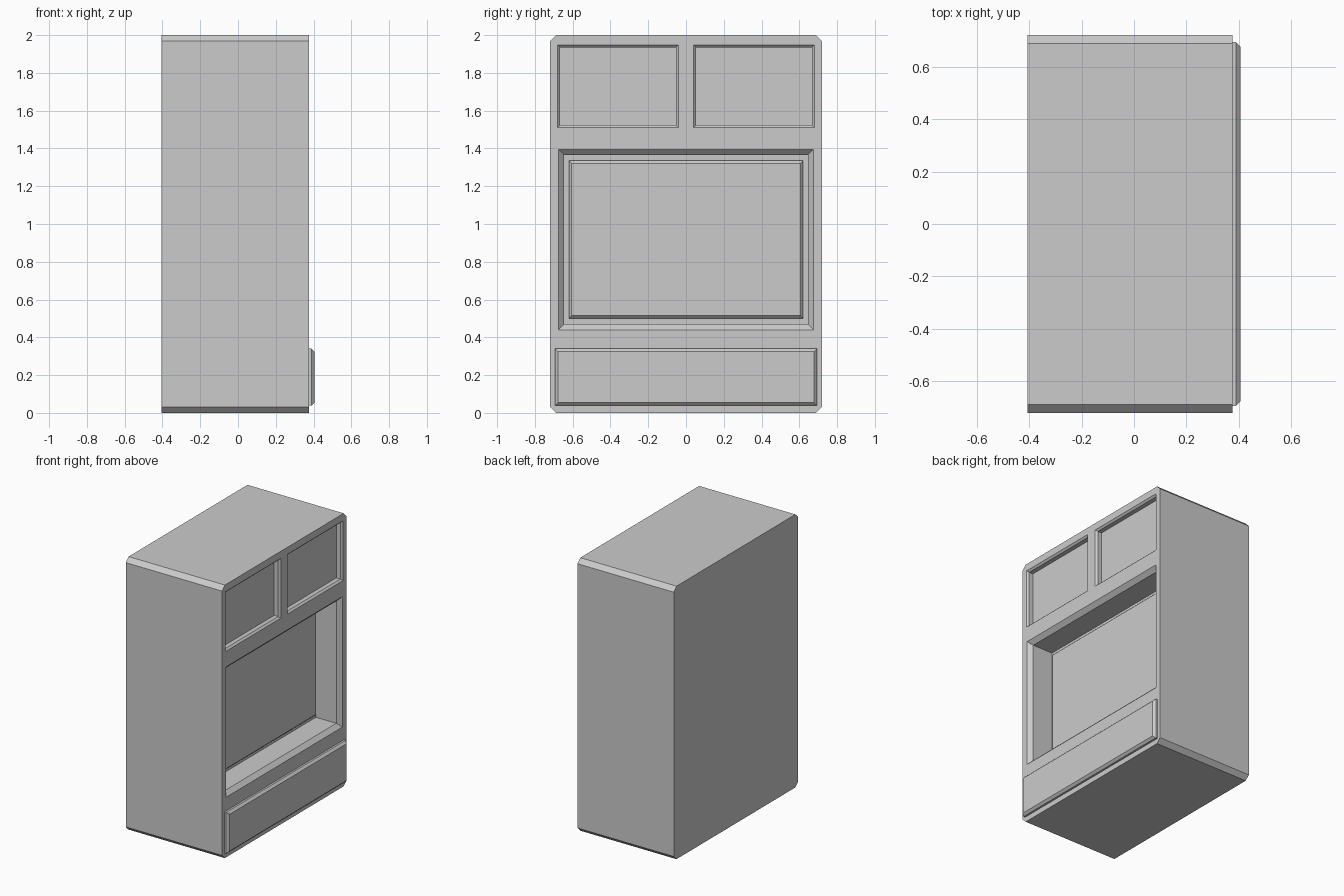
import bpy, bmesh

if "Cube" in bpy.data.objects:
    bpy.data.objects.remove(bpy.data.objects["Cube"])

FRONT = 0.375  # x of the cabinet's open face


def loft(name, rings):
    """Closed solid through rings of (x, [(y, z), ...])."""
    bm = bmesh.new()
    loops = [[bm.verts.new((x, y, z)) for y, z in pts] for x, pts in rings]
    n = len(loops[0])
    for a, b in zip(loops, loops[1:]):
        for i in range(n):
            j = (i + 1) % n
            bm.faces.new((a[i], a[j], b[j], b[i]))
    bm.faces.new(loops[0])
    bm.faces.new(loops[-1])
    bmesh.ops.recalc_face_normals(bm, faces=bm.faces)
    mesh = bpy.data.meshes.new(name)
    bm.to_mesh(mesh)
    bm.free()
    ob = bpy.data.objects.new(name, mesh)
    bpy.context.collection.objects.link(ob)
    return ob


def rect(y0, y1, z0, z1, inset=0.0):
    y0, y1, z0, z1 = y0 + inset, y1 - inset, z0 + inset, z1 - inset
    return [(y0, z0), (y1, z0), (y1, z1), (y0, z1)]


def octagon(hy, z0, z1, c):
    return [(-hy + c, z0), (hy - c, z0), (hy, z0 + c), (hy, z1 - c),
            (hy - c, z1), (-hy + c, z1), (-hy, z1 - c), (-hy, z0 + c)]


def recess(name, box, chamfer, depth):
    """Cut a chamfered pocket; the chamfer slope continues past the face."""
    cutter = loft(name, [(FRONT + chamfer, rect(*box, -chamfer)),
                         (FRONT - chamfer, rect(*box, chamfer)),
                         (FRONT - depth, rect(*box, chamfer))])
    cutter.hide_render = True
    cutter.hide_set(True)
    mod = cabinet.modifiers.new(name, 'BOOLEAN')
    mod.operation = 'DIFFERENCE'
    mod.solver = 'EXACT'
    mod.object = cutter


def panel(name, box, x_back, x_front, chamfer):
    loft(name, [(x_back, rect(*box)), (x_front - chamfer, rect(*box)),
                (x_front, rect(*box, chamfer))])


# Cabinet body with chamfered long edges
body = octagon(0.72, 0.0, 2.0, 0.032)
cabinet = loft("cabinet", [(-0.405, body), (FRONT, body)])

# Two upper pockets and the large central bay
recess("upper_left_cutter", (-0.68, -0.04, 1.51, 1.948), 0.013, 0.045)
recess("upper_right_cutter", (0.04, 0.68, 1.51, 1.948), 0.013, 0.045)
recess("central_bay_cutter", (-0.675, 0.675, 0.44, 1.395), 0.03, 0.195)

# Raised back panel in the bay, and drawer front at the base
panel("bay_back_panel", (-0.62, 0.62, 0.50, 1.335), 0.17, 0.21, 0.015)
panel("drawer_front", (-0.693, 0.693, 0.038, 0.34), 0.365, 0.405, 0.016)
